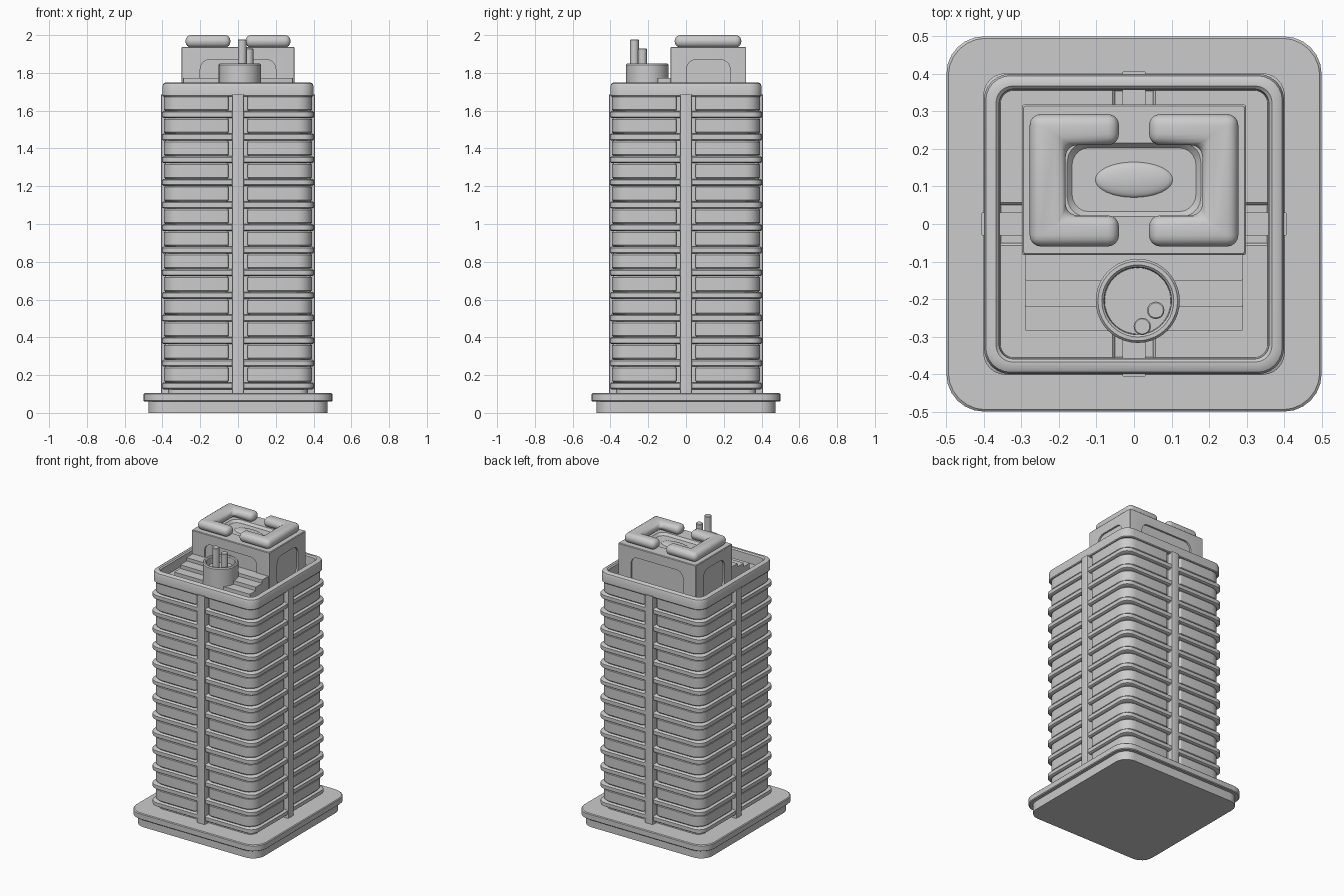
import bpy, bmesh, math
from mathutils import Matrix

if "Cube" in bpy.data.objects:
    bpy.data.objects.remove(bpy.data.objects["Cube"])

grey = bpy.data.materials.new("light grey")
grey.use_nodes = True
grey.diffuse_color = (0.6, 0.6, 0.6, 1)
grey.node_tree.nodes["Principled BSDF"].inputs["Base Color"].default_value = (0.6, 0.6, 0.6, 1)


def outline(hx, hy, radii, seg):
    """Rounded rectangle, counter-clockwise from the +x +y corner."""
    pts = []
    for i, (sx, sy) in enumerate([(1, 1), (-1, 1), (-1, -1), (1, -1)]):
        r = min(radii[i], hx * 0.999, hy * 0.999)
        for k in range(seg + 1):
            a = math.pi / 2 * (i + k / seg)
            pts.append((sx * (hx - r) + r * math.cos(a), sy * (hy - r) + r * math.sin(a)))
    return pts


def finish(name, bm):
    bmesh.ops.recalc_face_normals(bm, faces=bm.faces)
    mesh = bpy.data.meshes.new(name)
    bm.to_mesh(mesh)
    bm.free()
    mesh.materials.append(grey)
    ob = bpy.data.objects.new(name, mesh)
    bpy.context.collection.objects.link(ob)
    return ob


def smooth(ob, degrees=35):
    bpy.ops.object.select_all(action="DESELECT")
    ob.select_set(True)
    bpy.context.view_layer.objects.active = ob
    bpy.ops.object.shade_smooth_by_angle(angle=math.radians(degrees))


def loft(name, rings, centre=(0, 0), seg=6, matrix=None):
    """Skin a stack of rounded rectangles (half x, half y, radius, z), capped at both ends."""
    bm = bmesh.new()
    loops = []
    for hx, hy, r, z in rings:
        radii = r if isinstance(r, tuple) else (r,) * 4
        loops.append([bm.verts.new((x + centre[0], y + centre[1], z))
                      for x, y in outline(hx, hy, radii, seg)])
    n = len(loops[0])
    for a, b in zip(loops, loops[1:]):
        for i in range(n):
            j = (i + 1) % n
            bm.faces.new((a[i], a[j], b[j], b[i]))
    bm.faces.new(loops[0][::-1])
    bm.faces.new(loops[-1])
    if matrix:
        bm.transform(matrix)
    ob = finish(name, bm)
    smooth(ob)
    return ob


def square(h, r, z):
    return (h, h, r, z)


def repeat_up(ob, count, step):
    array = ob.modifiers.new("floors", "ARRAY")
    array.count = count
    array.use_relative_offset = False
    array.use_constant_offset = True
    array.constant_offset_displace = (0, 0, step)


# Plinth
loft("plinth_foot", [square(0.475, 0.085, 0), square(0.475, 0.085, 0.07)])
loft("plinth_slab", [square(0.495, 0.1, 0.06), square(0.5, 0.1, 0.065),
                     square(0.5, 0.1, 0.1), square(0.495, 0.1, 0.105)])

# Tower core with the hollow parapet on top
loft("core_and_parapet", [
    square(0.37, 0.05, 0.1), square(0.37, 0.05, 1.675), square(0.396, 0.07, 1.675),
    square(0.4, 0.07, 1.68), square(0.4, 0.07, 1.73), square(0.395, 0.066, 1.743),
    square(0.383, 0.055, 1.75), square(0.368, 0.045, 1.75), square(0.36, 0.04, 1.742),
    square(0.355, 0.035, 1.66)])

# Floor slabs
FLOOR = 0.1197
slab = loft("floor_slabs", [
    square(0.394, 0.06, 0.125), square(0.402, 0.06, 0.131),
    square(0.402, 0.06, 0.156), square(0.394, 0.06, 0.162)])
repeat_up(slab, 13, FLOOR)

# Wall panels: one corner, mirrored to four, repeated on each floor
corner = (0.08, 0.012, 0.01, 0.012)
panel = loft("wall_panels", [
    (0.164, 0.164, corner, 0.162), (0.171, 0.171, corner, 0.17),
    (0.171, 0.171, corner, 0.237), (0.164, 0.164, corner, 0.245)], centre=(0.221, 0.221))
mirror = panel.modifiers.new("corners", "MIRROR")
mirror.use_axis = (True, True, False)
mirror.use_mirror_merge = False
repeat_up(panel, 13, FLOOR)

# Central mullions on the four sides
for name, hx, hy in (("front_back_mullions", 0.031, 0.408), ("side_mullions", 0.408, 0.031)):
    loft(name, [(hx, hy, 0.006, 0.1), (hx, hy, 0.006, 1.685)], seg=2)

# Penthouse with a shallow dish in the roof
house_y = 0.118
house = loft("penthouse", [
    (0.298, 0.2, 0.004, 1.65), (0.298, 0.2, 0.004, 1.934), (0.294, 0.196, 0.004, 1.938),
    (0.178, 0.098, 0.05, 1.938), (0.165, 0.085, 0.045, 1.922)], centre=(0, house_y), seg=5)

# Arched recesses cut into the penthouse walls
for width, distance, turn in ((0.2, 0.2, 0), (0.2, 0.2, 2), (0.115, 0.298, 1), (0.115, 0.298, 3)):
    place = (Matrix.Translation((0, house_y, 1.77)) @ Matrix.Rotation(turn * math.pi / 2, 4, "Z")
             @ Matrix.Translation((0, -distance, 0)) @ Matrix.Rotation(math.pi / 2, 4, "X"))
    cutter = loft("recess_cutter", [(width, 0.1, 0.05, -0.012), (width, 0.1, 0.05, 0.012)],
                  matrix=place)
    cutter.hide_render = True
    cut = house.modifiers.new("recess", "BOOLEAN")
    cut.operation = "DIFFERENCE"
    cut.solver = "EXACT"
    cut.object = cutter
    bpy.context.view_layer.objects.active = house
    bpy.ops.object.modifier_apply(modifier=cut.name)
    bpy.data.objects.remove(cutter)
smooth(house)

# Oval boss in the dish
bm = bmesh.new()
bmesh.ops.create_uvsphere(bm, u_segments=32, v_segments=12, radius=1)
bm.transform(Matrix.Translation((0, house_y, 1.92)) @ Matrix.Diagonal((0.105, 0.048, 0.016, 1)))
smooth(finish("roof_oval", bm))

# Pair of C-shaped soft blocks on the penthouse roof
for name, side in (("left_roof_block", 1), ("right_roof_block", -1)):
    bm = bmesh.new()
    shape = [(0.04, -0.06), (0.278, -0.06), (0.278, 0.293), (0.04, 0.293),
             (0.04, 0.21), (0.182, 0.21), (0.182, 0.023), (0.04, 0.023)]
    base = bm.faces.new([bm.verts.new((side * x, y, 1.935)) for x, y in shape])
    top = bmesh.ops.extrude_face_region(bm, geom=[base])
    for v in top["geom"]:
        if isinstance(v, bmesh.types.BMVert):
            v.co.z = 2.0
    bmesh.ops.recalc_face_normals(bm, faces=bm.faces)
    bmesh.ops.bevel(bm, geom=bm.edges[:], offset=0.03, offset_type="OFFSET", segments=4,
                    profile=0.5, affect="EDGES", clamp_overlap=True)
    smooth(finish(name, bm), 50)

# Stepped terrace in front of the penthouse
for i, (front, z) in enumerate(((-0.285, 1.725), (-0.22, 1.75), (-0.15, 1.773))):
    depth = (-0.075 - front) / 2
    loft("terrace_step_%d" % (i + 1), [(0.29, depth, 0.003, 1.65), (0.29, depth, 0.003, z)],
         centre=(0, front + depth), seg=2)

# Open drum and its two pipes
loft("drum", [square(r, r, z) for r, z in (
    (0.112, 1.65), (0.112, 1.843), (0.106, 1.85), (0.096, 1.85), (0.09, 1.844), (0.088, 1.8))],
    centre=(0.01, -0.205), seg=10)
for name, x, y, top in (("tall_pipe", 0.022, -0.273, 1.977), ("short_pipe", 0.058, -0.23, 1.93)):
    loft(name, [square(0.023, 0.023, 1.78), square(0.023, 0.023, top - 0.003),
                square(0.02, 0.02, top)], centre=(x, y), seg=5)
